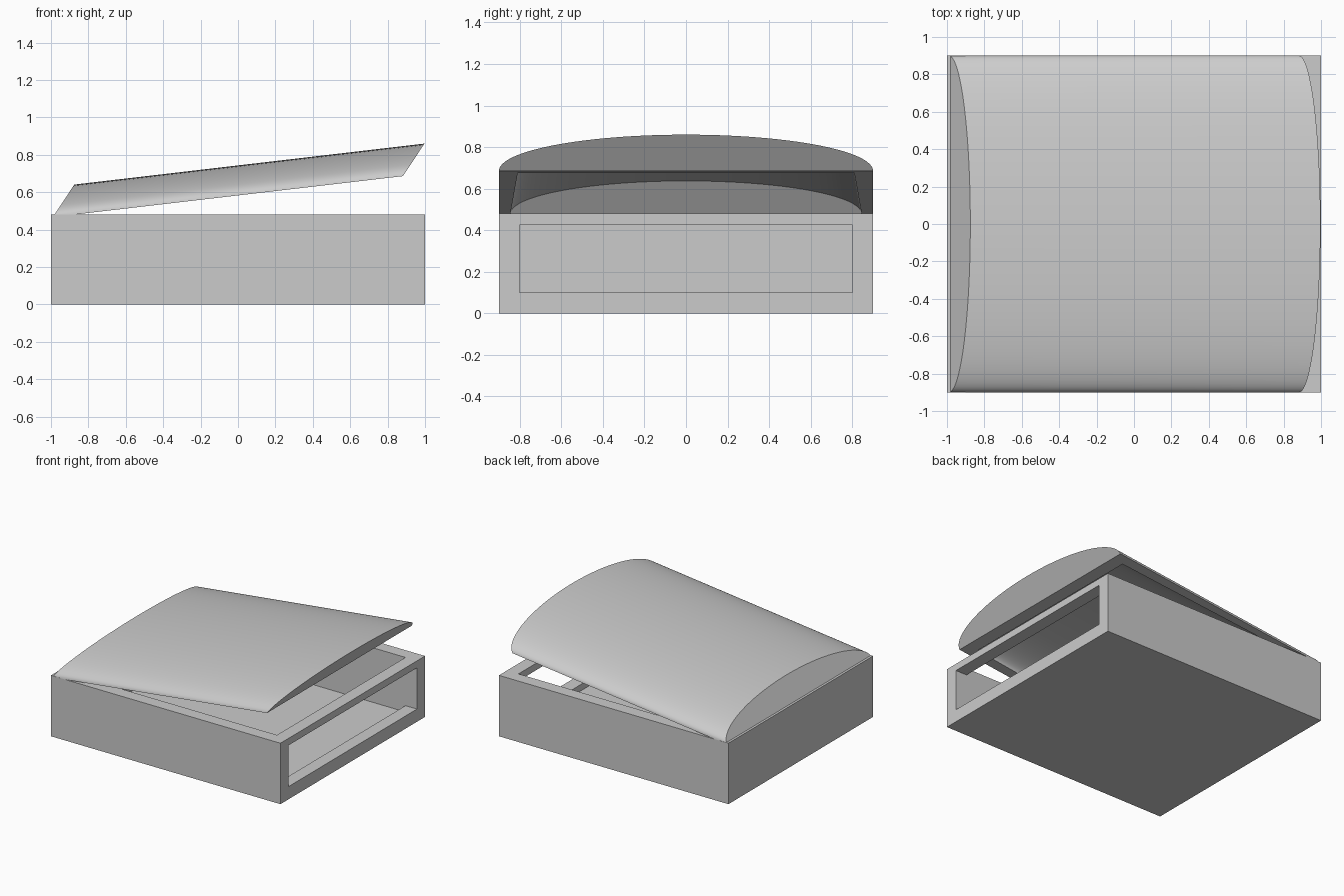
import bpy, bmesh
from math import cos, sin, pi, radians
from mathutils import Vector

cube = bpy.data.objects.get("Cube")
if cube:
    bpy.data.objects.remove(cube, do_unlink=True)

GREY = (0.6, 0.6, 0.6, 1)
grey = bpy.data.materials.new("plain grey")
grey.use_nodes = True
grey.diffuse_color = GREY
grey.node_tree.nodes["Principled BSDF"].inputs["Base Color"].default_value = GREY


def block(name, low, high):
    """Axis-aligned box between two corners."""
    low, high = Vector(low), Vector(high)
    bpy.ops.mesh.primitive_cube_add(size=1)
    ob = bpy.context.object
    ob.name = name
    for v in ob.data.vertices:
        v.co = (low + high) / 2 + v.co * (high - low)
    ob.data.materials.append(grey)
    return ob


def cut(ob, cutter):
    """Subtract the cutter and remove it."""
    cutter.hide_render = True
    mod = ob.modifiers.new("cut", 'BOOLEAN')
    mod.operation = 'DIFFERENCE'
    mod.solver = 'EXACT'
    mod.object = cutter
    bpy.context.view_layer.objects.active = ob
    bpy.ops.object.modifier_apply(modifier=mod.name)
    bpy.data.objects.remove(cutter, do_unlink=True)


# Open tray with a wide slot in one end wall
tray = block("box_tray", (-1, -0.9, 0), (1, 0.9, 0.48))
cut(tray, block("cavity", (-0.9, -0.8, 0.05), (0.9, 0.8, 0.6)))
cut(tray, block("end_slot", (0.8, -0.8, 0.1), (1.2, 0.8, 0.425)))

# Domed hollow lid, tilted open, with slanted ends
STEPS = 48
bm = bmesh.new()


def arch(x, z, half_width, rise):
    """Half ellipse leaning towards +x."""
    ring = []
    for i in range(STEPS + 1):
        a = pi * i / STEPS
        ring.append(bm.verts.new((x + 0.115 * rise * sin(a),
                                  -half_width * cos(a),
                                  z + 0.174 * rise * sin(a))))
    return ring


outer_low = arch(-0.99, 0.467, 0.9, 1)
outer_high = arch(0.882, 0.686, 0.9, 1)
inner_low = arch(-0.89, 0.479, 0.845, 0.91)
inner_high = arch(0.787, 0.675, 0.81, 0.8)

for a, b in ((outer_low, outer_high), (inner_low, inner_high)):
    for i in range(STEPS):
        bm.faces.new((a[i], a[i + 1], b[i + 1], b[i]))
    bm.faces.new(a)
    bm.faces.new(b)

# Flat rim joining outer and inner shells
for end in (0, -1):
    bm.faces.new((outer_low[end], outer_high[end], inner_high[end], inner_low[end]))
for o, n in ((outer_low, inner_low), (outer_high, inner_high)):
    bm.faces.new((o[0], o[-1], n[-1], n[0]))

bmesh.ops.recalc_face_normals(bm, faces=bm.faces)
mesh = bpy.data.meshes.new("domed_lid")
bm.to_mesh(mesh)
bm.free()
mesh.materials.append(grey)
lid = bpy.data.objects.new("domed_lid", mesh)
bpy.context.collection.objects.link(lid)
bpy.ops.object.select_all(action='DESELECT')
lid.select_set(True)
bpy.context.view_layer.objects.active = lid
bpy.ops.object.shade_smooth_by_angle(angle=radians(30))
